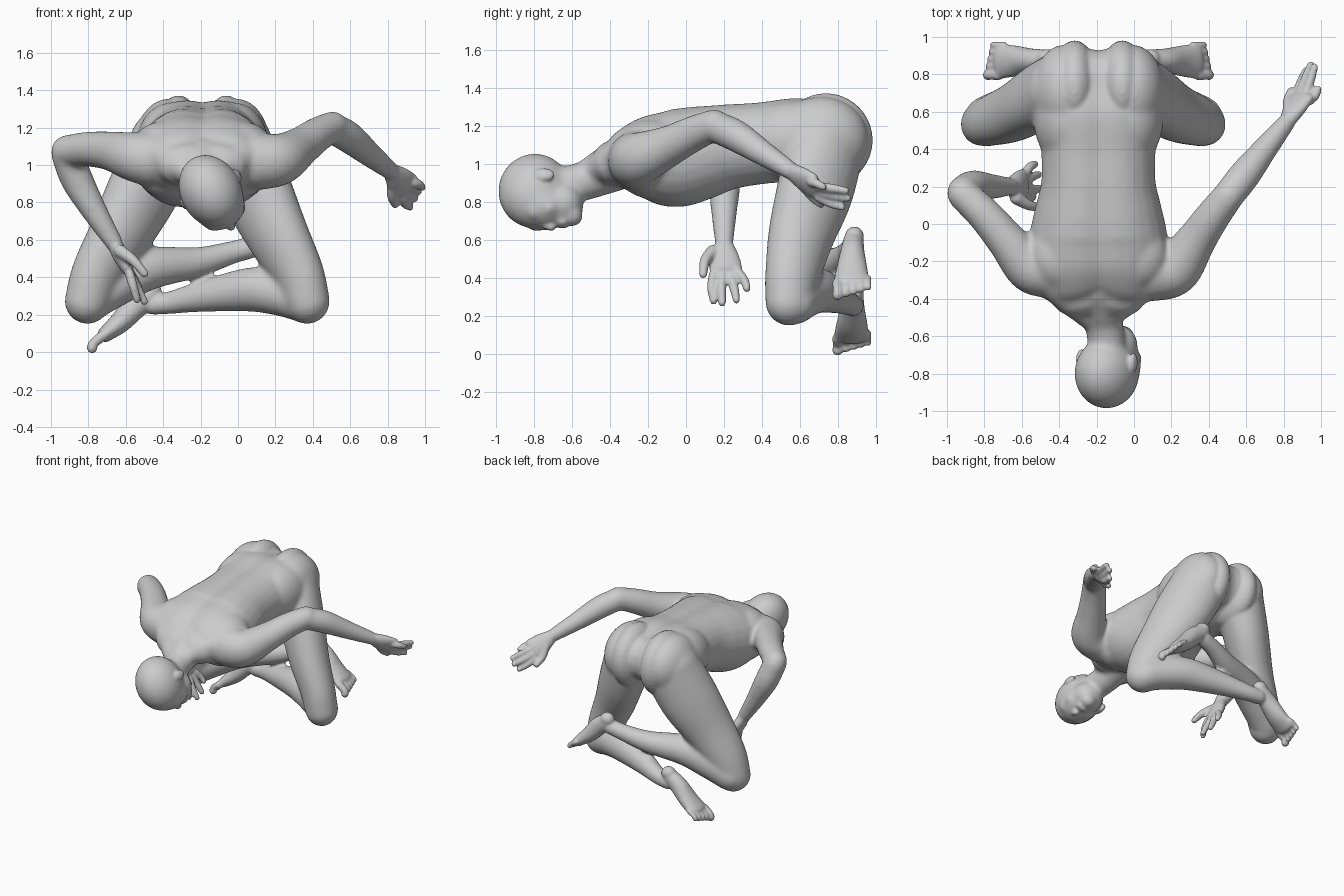
import bpy, bmesh, math
from mathutils import Vector, Matrix

bm = bmesh.new()
CX = -0.19  # body mid plane


def ring(c, a, b, ra, rb, n=24):
    return [bm.verts.new(c + a * ra * math.cos(2 * math.pi * i / n)
                         + b * rb * math.sin(2 * math.pi * i / n)) for i in range(n)]


def tube(pts, hint=(1, 0, 0), sub=6):
    """Smooth rounded loft through (x, y, z, ra, rb); ra lies along hint."""
    P = [Vector(p if len(p) == 5 else (*p, p[3])) for p in pts]
    P = [2 * P[0] - P[1]] + P + [2 * P[-1] - P[-2]]
    S = []
    for i in range(1, len(P) - 2):
        p0, p1, p2, p3 = P[i - 1:i + 3]
        for k in range(sub + (i == len(P) - 3)):
            t = k / sub
            S.append(0.5 * (2 * p1 + (p2 - p0) * t + (2 * p0 - 5 * p1 + 4 * p2 - p3) * t * t
                            + (3 * p1 - p0 - 3 * p2 + p3) * t ** 3))
    rings = []
    for i, s in enumerate(S):
        t = (S[min(i + 1, len(S) - 1)] - S[max(i - 1, 0)])
        t = Vector(t[:3]).normalized()
        h = Vector(hint)
        a = (h - t * h.dot(t)).normalized()
        b = t.cross(a)
        c, ra, rb = Vector(s[:3]), s[3], s[4]
        caps = [(0, 1)]
        arc = [(math.sin(q), math.cos(q)) for q in (0.4, 0.8, 1.15, 1.45)]
        if i == 0:
            caps = [(-d, w) for d, w in reversed(arc)] + caps
        elif i == len(S) - 1:
            caps = caps + arc
        for d, w in caps:
            rings.append(ring(c + t * d * min(ra, rb), a, b, ra * w, rb * w))
    for r, q in zip(rings, rings[1:]):
        for i in range(len(r)):
            j = (i + 1) % len(r)
            bm.faces.new((r[i], r[j], q[j], q[i]))
    bm.faces.new(rings[0][::-1])
    bm.faces.new(rings[-1])


def blob(c, r, M=Matrix.Identity(4)):
    bmesh.ops.create_uvsphere(bm, u_segments=28, v_segments=18, radius=1,
                              matrix=M @ Matrix.Translation(c) @ Matrix.Diagonal((*r, 1)))


body = bpy.data.objects.new("crouching_body", bpy.data.meshes.new("crouching_body"))
bpy.context.collection.objects.link(body)
bpy.context.view_layer.objects.active = body
body.select_set(True)


def fuse(voxel, rounds):
    """Weld everything built so far into one skin and soften it."""
    global bm
    bmesh.ops.recalc_face_normals(bm, faces=bm.faces)
    bm.to_mesh(body.data)
    bm.free()
    rm = body.modifiers.new("fuse", 'REMESH')
    rm.mode = 'VOXEL'
    rm.voxel_size = voxel
    sm = body.modifiers.new("soften", 'SMOOTH')
    sm.factor = .5
    sm.iterations = rounds
    for name in ("fuse", "soften"):
        bpy.ops.object.modifier_apply(modifier=name)
    bm = bmesh.new()
    bm.from_mesh(body.data)


# torso: y, centre z, half width, half height; two overlapping halves leave a spine furrow
torso = [(.76, 1.14, .26, .18), (.6, 1.13, .31, .218), (.4, 1.11, .30, .215), (.22, 1.09, .30, .225),
         (.08, 1.06, .33, .247), (-.06, 1.03, .36, .258), (-.2, 1.03, .36, .225),
         (-.3, 1.02, .32, .178), (-.37, 1.005, .25, .125)]
for s in (-1, 1):
    tube([(CX + s * w * .27, y, z, w * .75, h) for y, z, w, h in torso])
    blob((CX + s * .18, .71, 1.13), (.175, .25, .225))               # buttock side
    blob((CX + s * .165, .58, 1.12), (.185, .28, .215))              # hip
    blob((CX + s * .17, -.19, .93), (.17, .15, .11))                 # chest muscle
    blob((CX + s * .2, -.17, 1.11), (.17, .18, .125))                # shoulder blade
    # trapezius slope
    tube([(CX + s * .05, -.5, .945, .065), (CX + s * .16, -.385, 1.02, .09), (CX + s * .3, -.25, 1.07, .105)],
         (0, 0, 1))

# neck
tube([(-.14, -.68, .88, .1), (-.16, -.54, .91, .103), (-.175, -.44, .955, .12), (-.19, -.33, 1.01, .19, .14)])

# head in its own frame: side, face direction, crown direction
U = Vector((-.08, -1, 0)).normalized()
F = Vector((.47, 0, -.88))
F = (F - U * F.dot(U)).normalized()
H = Matrix((F.cross(U), F, U)).transposed().to_4x4()
H.translation = Vector((-.14, -.785, .852))
blob((0, -.008, .012), (.164, .205, .19), H)    # cranium
blob((0, .09, -.03), (.137, .118, .165), H)     # face
blob((0, .07, -.14), (.118, .112, .11), H)      # jaw
blob((0, .14, -.195), (.062, .056, .055), H)    # chin
blob((0, .165, -.14), (.055, .038, .045), H)    # mouth
for s in (-1, 1):
    blob((s * .055, .155, .005), (.06, .042, .03), H)   # brow
    blob((s * .075, .135, -.08), (.05, .045, .04), H)   # cheek

# outstretched arm
tube([(.1, -.26, 1.02, .155), (.22, -.24, 1.03, .14), (.33, -.09, 1.095, .108), (.42, .04, 1.16, .094),
      (.505, .15, 1.205, .084)], (0, 0, 1))
tube([(.5, .145, 1.2, .083), (.59, .26, 1.15, .085), (.70, .4, 1.06, .068), (.82, .55, .965, .049)], (0, 0, 1))
# bent arm
tube([(-.46, -.25, 1.03, .15), (-.56, -.23, 1.045, .132), (-.68, -.09, 1.075, .106), (-.8, .05, 1.085, .094),
      (-.915, .16, 1.075, .086)], (0, 0, 1))
tube([(-.915, .17, 1.06, .086), (-.86, .2, .92, .087), (-.765, .2, .75, .069), (-.66, .2, .58, .049)], (0, 1, 0))

# legs: thighs splay outward, so their sections are turned; calves cross behind
calves = {
    1: [(.36, .57, .27, .115), (.24, .62, .31, .12), (.08, .69, .335, .12), (-.18, .79, .30, .086),
        (-.36, .86, .265, .062), (-.46, .88, .255, .058)],
    -1: [(-.79, .57, .28, .115), (-.66, .62, .36, .12), (-.48, .69, .445, .115), (-.22, .79, .48, .082),
         (-.04, .85, .53, .063), (.07, .87, .56, .06)],
}
thigh = [(.17, .74, 1.12, .185, .215), (.285, .68, .87, .168, .22), (.4, .605, .63, .15, .188),
         (.51, .56, .42, .13, .155), (.56, .54, .27, .12, .128)]
for s, grow in ((1, 1.0), (-1, 1.1)):
    tube([(CX + s * d * grow, y, z, a, b) for d, y, z, a, b in thigh], (s * .8, .6, 0))
    tube(calves[s], (0, 1, 0))

fuse(.013, 12)

# nose, eyes, ears and buttocks
tube([(*(H @ Vector(p[:3])), p[3]) for p in
      [(0, .175, -.015, .018), (0, .196, -.055, .02), (0, .205, -.085, .024)]])
for s in (-1, 1):
    blob((s * .058, .163, -.035), (.028, .02, .016), H)
    blob((s * .158, -.02, -.05), (.022, .037, .056), H)
    blob((CX + s * .128, .735, 1.125), (.133, .247, .247))
for u in (-.132, -.155):
    blob((0, .19, u), (.042, .018, .012), H)  # lips


def hand(wrist, knuckle, hint, fingers, thumb):
    w, k = Vector(wrist), Vector(knuckle)
    tube([(*w, .048, .04), (*w.lerp(k, .45), .075, .042), (*w.lerp(k, .85), .088, .035)], hint)
    for base, tip in fingers:
        b, t = Vector(base), Vector(tip)
        mid = b.lerp(t, .5) + (b - k) * .15
        tube([(*b, .026), (*mid, .024), (*t, .02)], hint)
    tube([(*thumb[0], .036), (*thumb[1], .028), (*thumb[2], .022)], hint)


hand((.82, .55, .965), (.905, .69, .87), (.45, -.25, .8),
     [((.875, .70, .825), (.92, .82, .775)), ((.895, .71, .85), (.945, .85, .82)),
      ((.92, .70, .88), (.965, .84, .86)), ((.94, .66, .905), (.985, .72, .88))],
     [(.83, .61, .91), (.825, .66, .835), (.84, .71, .79)])
hand((-.66, .2, .58), (-.585, .21, .43), (0, 1, 0),
     [((-.58, .145, .42), (-.54, .145, .28)), ((-.575, .19, .41), (-.5, .19, .27)),
      ((-.575, .235, .41), (-.51, .265, .285)), ((-.58, .275, .43), (-.53, .32, .345))],
     [(-.63, .14, .54), (-.56, .1, .49), (-.5, .09, .42)])

# feet: each lies on the opposite side of its knee
for s, drop in ((1, .29), (-1, 0)):
    def foot(d, y, z):
        return (CX - s * d, y, z - drop)
    tube([(*foot(.285, .88, .595), .054, .06), (*foot(.36, .875, .535), .064, .068),
          (*foot(.44, .872, .45), .082, .058), (*foot(.52, .87, .385), .094, .042)], (0, 1, 0))
    blob(foot(.275, .885, .62), (.056, .05, .052))                   # heel
    for i in range(5):                                               # toes, largest first
        y = .797 + i * .038 + .008 * (i > 0)
        r = .029 if i == 0 else .023 - .001 * i
        reach = .585 - .007 * i
        tube([(*foot(reach - .05, y, .375 + .006 * i), r), (*foot(reach, y, .335 + .008 * i), r * .9),
              (*foot(reach + .005, y, .312 + .01 * i), r)], (0, 1, 0), 3)

fuse(.0095, 4)
bm.free()
bpy.ops.object.shade_smooth()
